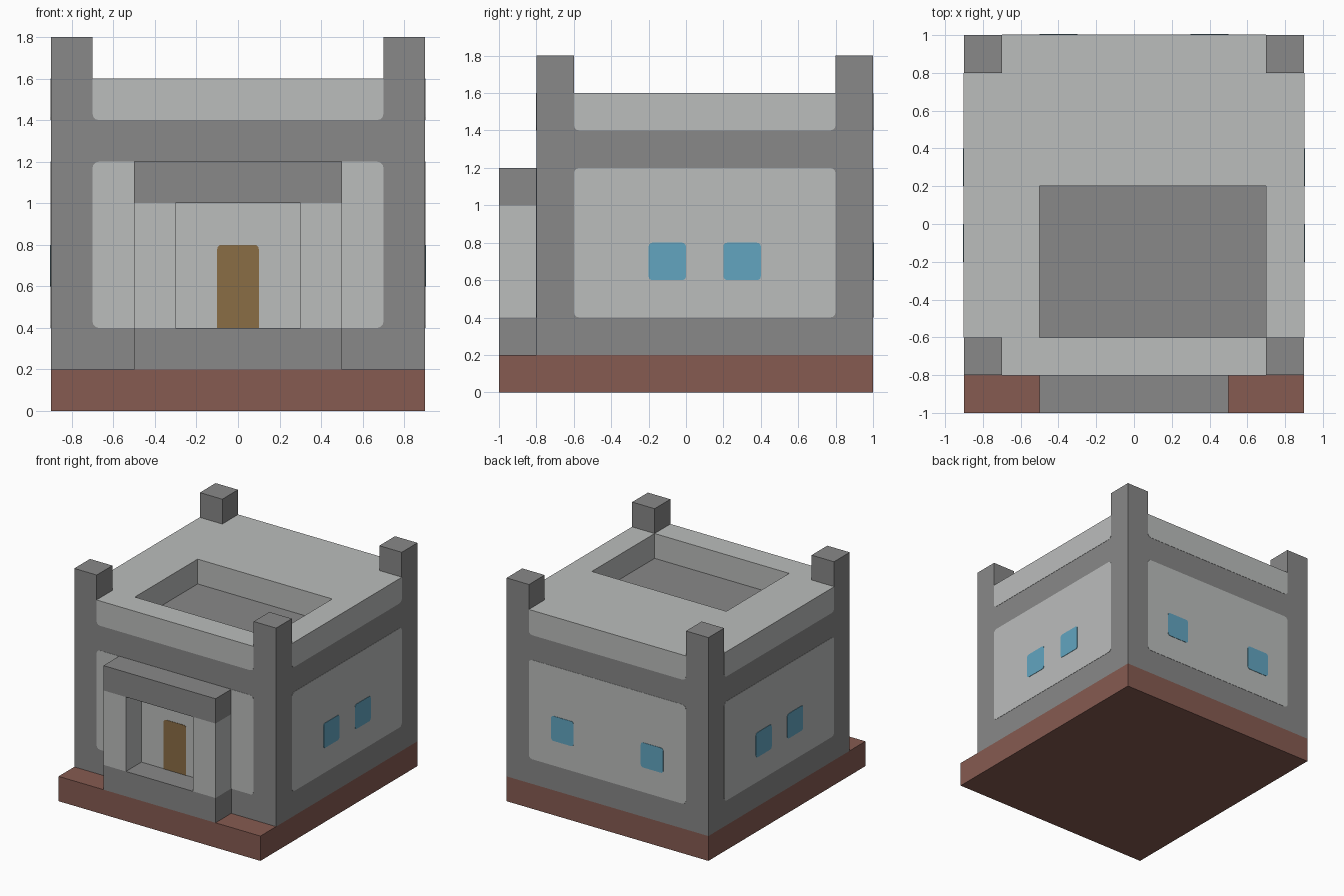
import bpy
import bmesh
from math import cos, sin, pi
from mathutils import Vector

default = bpy.data.objects.get("Cube")
if default:
    bpy.data.objects.remove(default, do_unlink=True)


def make_material(name, hex_code):
    rgb = [int(hex_code[i:i + 2], 16) / 255 for i in (0, 2, 4)]
    linear = [c / 12.92 if c <= 0.04045 else ((c + 0.055) / 1.055) ** 2.4 for c in rgb]
    mat = bpy.data.materials.new(name)
    mat.use_nodes = True
    mat.diffuse_color = (*linear, 1)
    bsdf = next(n for n in mat.node_tree.nodes if n.type == "BSDF_PRINCIPLED")
    bsdf.inputs["Base Color"].default_value = (*linear, 1)
    bsdf.inputs["Roughness"].default_value = 0.9
    return mat


LIGHT = make_material("light_plaster", "BBBDBC")
DARK = make_material("dark_stone", "888888")
BRICK = make_material("red_brick", "865B51")
GLASS = make_material("blue_glass", "62A5C0")
WOOD = make_material("door_wood", "8A6D45")


def finish(name, bm, *mats):
    bmesh.ops.recalc_face_normals(bm, faces=bm.faces)
    mesh = bpy.data.meshes.new(name)
    bm.to_mesh(mesh)
    bm.free()
    for mat in mats:
        mesh.materials.append(mat)
    obj = bpy.data.objects.new(name, mesh)
    bpy.context.collection.objects.link(obj)
    return obj


def add_box(bm, xs, ys, zs):
    verts = bmesh.ops.create_cube(bm, size=1)["verts"]
    for v in verts:
        v.co = [lo + (c + 0.5) * (hi - lo) for c, (lo, hi) in zip(v.co, (xs, ys, zs))]


def box(name, mat, xs, ys, zs):
    bm = bmesh.new()
    add_box(bm, xs, ys, zs)
    return finish(name, bm, mat)


# Each wall: centre point on the ground, direction along it (outward = along x up)
UP = Vector((0, 0, 1))
WALLS = {
    "front": (Vector((0, -0.8, 0)), Vector((1, 0, 0))),
    "back": (Vector((0, 1, 0)), Vector((-1, 0, 0))),
    "left": (Vector((0.9, 0.1, 0)), Vector((0, 1, 0))),
    "right": (Vector((-0.9, 0.1, 0)), Vector((0, -1, 0))),
}


def plate(name, mat, wall, u, half, z0, z1, low_r, top_r, depth):
    """Thin rounded rectangle lying on a wall."""
    origin, along = WALLS[wall]
    out = along.cross(UP)
    corners = [(1, z0, low_r, -1), (1, z1, top_r, 1), (-1, z1, top_r, 1), (-1, z0, low_r, -1)]
    bm = bmesh.new()
    verts = []
    for i, (side, z, r, up) in enumerate(corners):
        steps = 4 if r else 1
        for k in range(steps):
            a = (i - 1) * pi / 2 + (k / 3) * pi / 2
            du = side * (half - r) + r * cos(a)
            dz = z - up * r + r * sin(a)
            verts.append(bm.verts.new(origin + along * (u + du) + UP * dz))
    face = bm.faces.new(verts)
    new = bmesh.ops.extrude_face_region(bm, geom=[face])["geom"]
    bmesh.ops.translate(bm, vec=out * depth, verts=[g for g in new if isinstance(g, bmesh.types.BMVert)])
    return finish(name, bm, mat)


# Base and main block
box("base", BRICK, (-0.9, 0.9), (-1, 1), (0, 0.2))
box("wall_block", DARK, (-0.9, 0.9), (-0.8, 1), (0.2, 1.4))

# Roof slab around the sunken deck, dark only on its outer sides
bm = bmesh.new()
for xs, ys in [((-0.7, 0.7), (-0.8, -0.6)), ((-0.9, -0.5), (-0.6, 0.2)), ((0.7, 0.9), (-0.6, 0.2)),
               ((-0.9, 0.9), (0.2, 0.8)), ((-0.7, 0.7), (0.8, 1))]:
    add_box(bm, xs, ys, (1.4, 1.6))
for f in bm.faces:
    c = f.calc_center_median()
    f.material_index = int(abs(c.x) > 0.89 or abs(c.y - 0.1) > 0.89)
finish("roof", bm, LIGHT, DARK)

# Corner posts rising above the roof
for side, x in (("left", 0.8), ("right", -0.8)):
    for end, y in (("front", -0.7), ("back", 0.9)):
        box(f"{end}_{side}_post", DARK, (x - 0.1, x + 0.1), (y - 0.1, y + 0.1), (1.4, 1.8))

# Plaster panels and windows
for wall in WALLS:
    plate(f"{wall}_panel", LIGHT, wall, 0, 0.7, 0.4, 1.2, 0.03, 0.03, 0.002)
    plate(f"{wall}_upper_panel", LIGHT, wall, 0, 0.7, 1.4, 1.6, 0.03, 0, 0.002)
    if wall != "front":
        offset = 0.4 if wall == "back" else 0.2
        for n, u in enumerate((-offset, offset), 1):
            plate(f"{wall}_window_{n}", GLASS, wall, u, 0.1, 0.6, 0.8, 0.02, 0.02, 0.005)

# Porch and door
box("porch_step", DARK, (-0.5, 0.5), (-1, -0.8), (0.2, 0.4))
box("porch_lintel", DARK, (-0.5, 0.5), (-1, -0.8), (1, 1.2))
box("porch_left_pier", LIGHT, (0.3, 0.5), (-1, -0.8), (0.4, 1))
box("porch_right_pier", LIGHT, (-0.5, -0.3), (-1, -0.8), (0.4, 1))
plate("door", WOOD, "front", 0, 0.1, 0.4, 0.8, 0, 0.02, 0.005)
